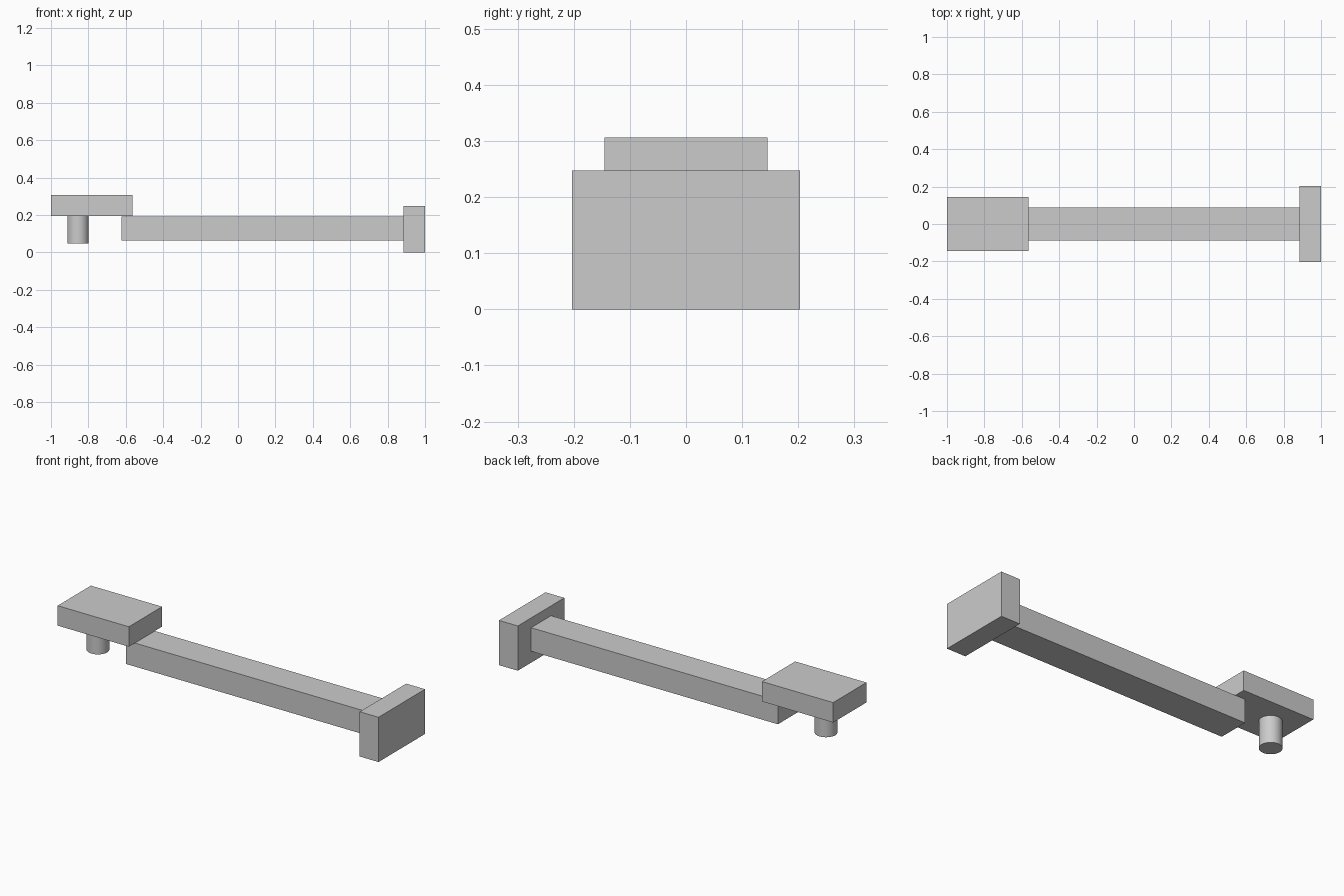
import bpy
import math

cube = bpy.data.objects.get("Cube")
if cube:
    bpy.data.objects.remove(cube, do_unlink=True)

grey = bpy.data.materials.new("plain_grey")
grey.use_nodes = True
COLOUR = (0.6, 0.6, 0.6, 1)
grey.diffuse_color = COLOUR
grey.node_tree.nodes["Principled BSDF"].inputs["Base Color"].default_value = COLOUR


def box(name, x0, x1, half_y, z0, z1):
    """Box spanning the given x and z ranges, centred on y = 0."""
    bpy.ops.mesh.primitive_cube_add(size=1, location=((x0 + x1) / 2, 0, (z0 + z1) / 2))
    ob = bpy.context.object
    ob.name = name
    ob.scale = (x1 - x0, 2 * half_y, z1 - z0)
    bpy.ops.object.transform_apply(location=False, rotation=False, scale=True)
    ob.data.materials.append(grey)
    return ob


# Long arm, wide end plate and raised head block
box("arm", -0.622, 0.885, 0.087, 0.063, 0.193)
box("end_plate", 0.885, 1.0, 0.203, 0.0, 0.247)
box("head_block", -1.0, -0.565, 0.145, 0.196, 0.306)

# Round peg hanging below the head
bpy.ops.mesh.primitive_cylinder_add(vertices=48, radius=0.057, depth=0.149,
                                    location=(-0.855, 0, 0.1215))
peg = bpy.context.object
peg.name = "peg"
peg.data.materials.append(grey)
bpy.ops.object.shade_smooth_by_angle(angle=math.radians(30))
